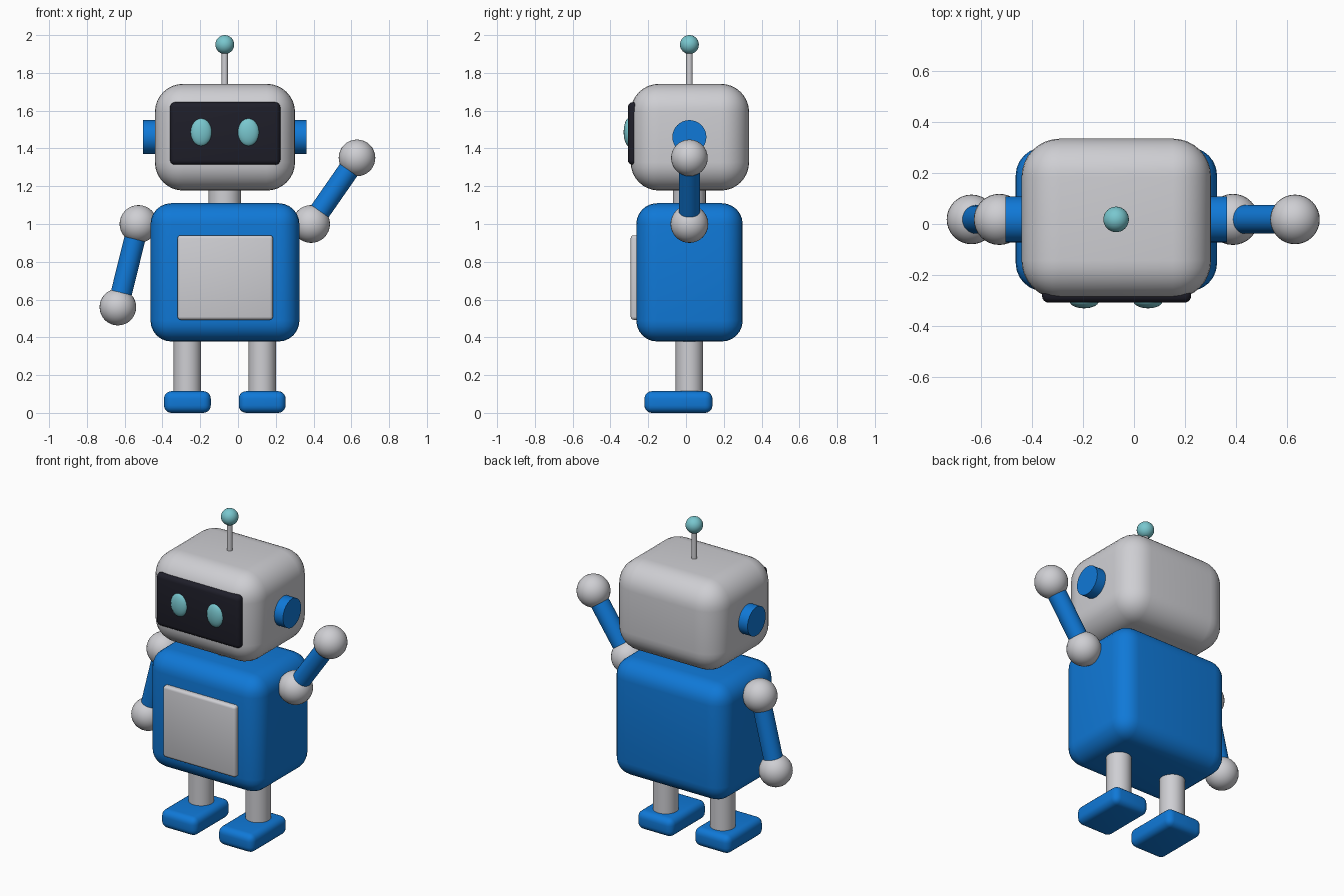
import bpy, bmesh, math
from mathutils import Vector

if "Cube" in bpy.data.objects:
    bpy.data.objects.remove(bpy.data.objects["Cube"])

CX, CY = -0.07, 0.018  # body axis


def material(name, rgb):
    m = bpy.data.materials.new(name)
    m.diffuse_color = (*rgb, 1)
    m.use_nodes = True
    m.node_tree.nodes["Principled BSDF"].inputs["Base Color"].default_value = m.diffuse_color
    return m


BLUE = material("blue", (0.005, 0.19, 0.68))
GREY = material("light grey", (0.62, 0.62, 0.65))
DARK = material("dark screen", (0.013, 0.013, 0.022))
CYAN = material("pale cyan", (0.19, 0.57, 0.62))


def finish(ob, name, mat):
    ob.name = ob.data.name = name
    ob.data.materials.clear()
    ob.data.materials.append(mat)
    bpy.ops.object.select_all(action='DESELECT')
    ob.select_set(True)
    bpy.context.view_layer.objects.active = ob
    bpy.ops.object.shade_smooth_by_angle(angle=math.radians(35))
    return ob


def rounded_box(name, mat, low, high, radius, segments=6):
    low, high = Vector(low), Vector(high)
    mid, size = (low + high) / 2, high - low
    bm = bmesh.new()
    bmesh.ops.create_cube(bm, size=1)
    for v in bm.verts:
        v.co = Vector(a * b for a, b in zip(v.co, size))
    bmesh.ops.bevel(bm, geom=bm.edges[:], offset=radius, segments=segments,
                    profile=0.5, affect='EDGES', clamp_overlap=True)
    me = bpy.data.meshes.new(name)
    bm.to_mesh(me)
    bm.free()
    ob = bpy.data.objects.new(name, me)
    ob.location = mid
    bpy.context.collection.objects.link(ob)
    return finish(ob, name, mat)


def rod(name, mat, a, b, radius):
    a, b = Vector(a), Vector(b)
    d = b - a
    bpy.ops.mesh.primitive_cylinder_add(
        vertices=32, radius=radius, depth=d.length, location=(a + b) / 2,
        rotation=d.to_track_quat('Z', 'Y').to_euler())
    return finish(bpy.context.object, name, mat)


def ball(name, mat, centre, radii):
    bpy.ops.mesh.primitive_uv_sphere_add(segments=32, ring_count=16, radius=1, location=centre)
    ob = bpy.context.object
    for v in ob.data.vertices:
        v.co = Vector(a * b for a, b in zip(v.co, radii))
    return finish(ob, name, mat)


# Torso with chest panel
rounded_box("torso", BLUE, (-0.463, -0.263, 0.378), (0.325, 0.30, 1.11), 0.11)
rounded_box("chest_panel", GREY, (-0.32, -0.293, 0.493), (0.185, -0.22, 0.94), 0.016, 3)

# Neck and head
rod("neck", GREY, (CX, CY, 1.05), (CX, CY, 1.25), 0.087)
rounded_box("head", GREY, (-0.44, -0.293, 1.177), (0.302, 0.334, 1.742), 0.15, 8)
rounded_box("face_screen", DARK, (-0.36, -0.308, 1.313), (0.224, -0.25, 1.645), 0.027, 4)

# Antenna
rod("antenna_rod", GREY, (CX, CY, 1.70), (CX, CY, 1.93), 0.017)
ball("antenna_tip", CYAN, (CX, CY, 1.95), (0.05, 0.05, 0.05))

# Mirrored parts: eyes, ears, shoulders, legs and feet
for side, s in (("left", -1), ("right", 1)):
    ball(side + "_eye", CYAN, (CX + s * 0.125, -0.302, 1.486), (0.057, 0.028, 0.074))
    rod(side + "_ear", BLUE, (CX + s * 0.30, CY, 1.46), (CX + s * 0.433, CY, 1.46), 0.09)
    ball(side + "_shoulder", GREY, (CX + s * 0.457, CY, 1.0), (0.1, 0.1, 0.1))
    x = CX + s * 0.198
    rod(side + "_leg", GREY, (x, CY, 0.08), (x, CY, 0.45), 0.073)
    rounded_box(side + "_foot", BLUE, (x - 0.124, -0.22, 0), (x + 0.124, 0.14, 0.115), 0.04, 5)

# Arms: left hangs down, right is raised
for side, sx, hx, hz in (("left", CX - 0.457, -0.636, 0.56), ("right", CX + 0.457, 0.63, 1.35)):
    rod(side + "_arm", BLUE, (sx, CY, 1.0), (hx, CY, hz), 0.056)
    ball(side + "_hand", GREY, (hx, CY, hz), (0.097, 0.097, 0.097))
